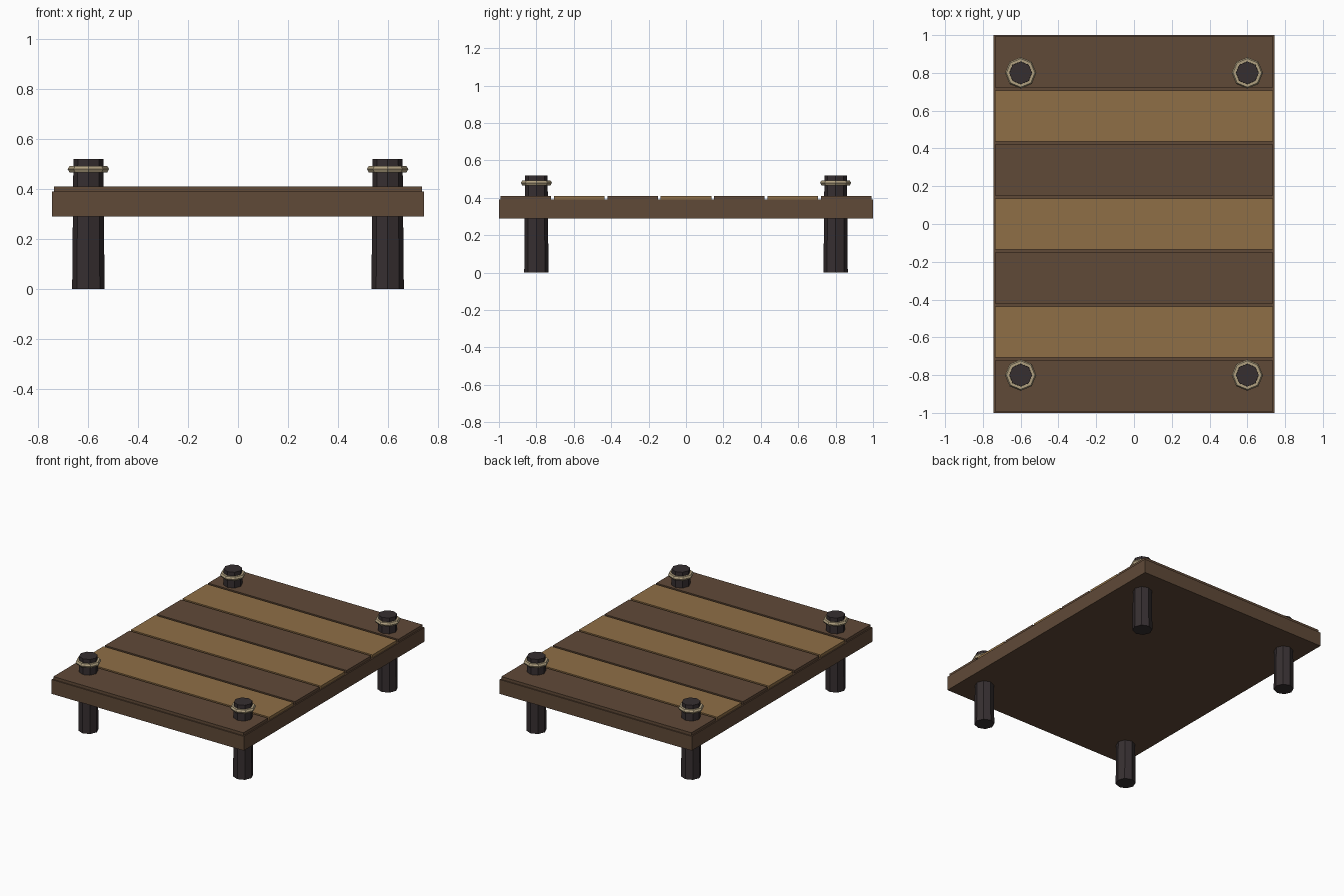
import bpy
from math import pi

cube = bpy.data.objects.get("Cube")
if cube:
    bpy.data.objects.remove(cube, do_unlink=True)


def material(name, rgb):
    mat = bpy.data.materials.new(name)
    mat.use_nodes = True
    color = (*rgb, 1)
    mat.diffuse_color = color
    shader = mat.node_tree.nodes["Principled BSDF"]
    shader.inputs["Base Color"].default_value = color
    shader.inputs["Roughness"].default_value = 0.9
    return mat


dark_wood = material("dark wood", (0.117, 0.067, 0.039))
light_wood = material("light wood", (0.275, 0.159, 0.062))
post_wood = material("post wood", (0.037, 0.028, 0.030))
rope = material("rope", (0.434, 0.352, 0.216))


def finish(name, mat):
    obj = bpy.context.object
    obj.name = name
    obj.data.materials.append(mat)
    return obj


def box(name, center, size, mat):
    bpy.ops.mesh.primitive_cube_add(size=1, location=center)
    obj = finish(name, mat)
    obj.scale = size
    bpy.ops.object.transform_apply(location=False, rotation=False, scale=True)
    return obj


# Deck base
box("deck_base", (0, 0, 0.34), (1.49, 2, 0.1), dark_wood)

# Planks in alternating wood
pitch = 2 / 7
for i in range(7):
    wood = light_wood if i % 2 else dark_wood
    box(f"plank_{i + 1}", (0, (i - 3) * pitch, 0.399), (1.474, 0.27, 0.022), wood)

# Tapered posts with rope rings
for side, x in (("right", -0.6), ("left", 0.6)):
    for end, y in (("front", -0.8), ("back", 0.8)):
        bpy.ops.mesh.primitive_cone_add(vertices=8, radius1=0.065, radius2=0.06,
                                        depth=0.52, location=(x, y, 0.26))
        finish(f"{end}_{side}_post", post_wood)
        bpy.ops.mesh.primitive_torus_add(major_segments=8, minor_segments=6,
                                         major_radius=0.068, minor_radius=0.015,
                                         location=(x, y, 0.48))
        finish(f"{end}_{side}_rope_ring", rope)
